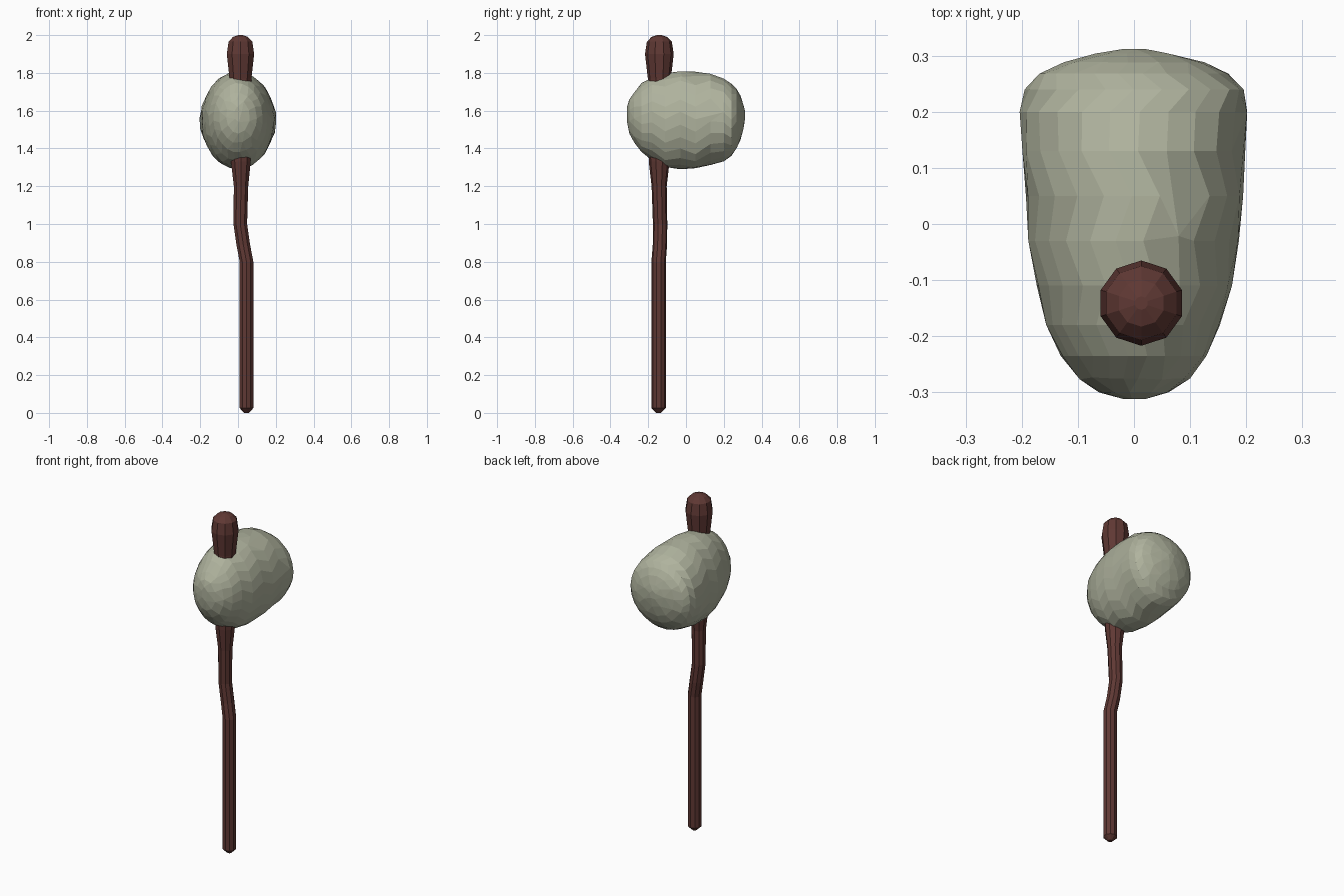
import bpy, math, random
from mathutils import Vector

if "Cube" in bpy.data.objects:
    bpy.data.objects.remove(bpy.data.objects["Cube"])

random.seed(4)


def material(name, color):
    mat = bpy.data.materials.new(name)
    mat.diffuse_color = color
    mat.use_nodes = True
    mat.node_tree.nodes["Principled BSDF"].inputs["Base Color"].default_value = mat.diffuse_color
    return mat


def loft(name, rings, mat):
    """Skin equal-sized closed rings and cap both ends."""
    n = len(rings[0])
    verts = [v for ring in rings for v in ring]
    faces = [(r * n + i, r * n + (i + 1) % n, (r + 1) * n + (i + 1) % n, (r + 1) * n + i)
             for r in range(len(rings) - 1) for i in range(n)]
    faces += [tuple(reversed(range(n))), tuple(range(len(verts) - n, len(verts)))]
    mesh = bpy.data.meshes.new(name)
    mesh.from_pydata(verts, [], faces)
    mesh.materials.append(mat)
    obj = bpy.data.objects.new(name, mesh)
    bpy.context.collection.objects.link(obj)
    return obj


def circle(n, phase=0.0):
    return [(math.cos(2 * math.pi * (i + phase) / n), math.sin(2 * math.pi * (i + phase) / n))
            for i in range(n)]


wood = material("wood", (0.115, 0.04, 0.034, 1))
stone = material("stone", (0.43, 0.45, 0.34, 1))

# Crooked wooden handle with a flared knob: x, y, z, radius
path = [
    (0.045, -0.145, 0.0, 0.012), (0.045, -0.145, 0.025, 0.038),
    (0.045, -0.145, 0.80, 0.038), (0.028, -0.138, 0.89, 0.038),
    (0.012, -0.137, 1.00, 0.038), (0.016, -0.142, 1.20, 0.040),
    (0.015, -0.142, 1.33, 0.055), (0.013, -0.141, 1.77, 0.061),
    (0.013, -0.141, 1.90, 0.076), (0.013, -0.141, 1.965, 0.066),
    (0.013, -0.141, 1.99, 0.042), (0.013, -0.141, 2.0, 0.012),
]
loft("handle", [[(x + r * c, y + r * s, z) for c, s in circle(10, 0.5)]
                for x, y, z, r in path], wood)

# Stone head, sections from the narrow front to the broad back: y, half width, bottom, top
sections = [
    (-0.312, 0.020, 1.54, 1.62), (-0.300, 0.062, 1.48, 1.66),
    (-0.275, 0.100, 1.43, 1.695), (-0.235, 0.130, 1.38, 1.745),
    (-0.180, 0.155, 1.335, 1.775), (-0.110, 0.173, 1.30, 1.797),
    (-0.030, 0.187, 1.29, 1.808), (0.050, 0.194, 1.293, 1.806),
    (0.130, 0.199, 1.31, 1.795), (0.200, 0.203, 1.33, 1.77),
    (0.240, 0.195, 1.36, 1.745), (0.268, 0.168, 1.40, 1.715),
    (0.288, 0.125, 1.445, 1.68), (0.303, 0.070, 1.50, 1.635),
    (0.312, 0.020, 1.55, 1.60),
]
rings = []
for y, w, low, high in sections:
    ring = []
    for c, s in circle(24, random.random()):
        k = 1 + random.uniform(-0.012, 0.012)
        ring.append((w * c * k, y, (low + high) / 2 - (high - low) / 2 * s * k))
    rings.append(ring[::-1])
# Staggered rings, thinned to irregular chipped facets
rings = [[tuple(v) for v in ring][::-1] for ring in rings]
head = loft("stone_head", rings, stone)
thin = head.modifiers.new("chipped_facets", 'DECIMATE')
thin.ratio = 0.75

# Consistent outward normals
import bmesh
for obj in bpy.context.collection.objects:
    bm = bmesh.new()
    bm.from_mesh(obj.data)
    bmesh.ops.recalc_face_normals(bm, faces=bm.faces)
    bm.to_mesh(obj.data)
    bm.free()
